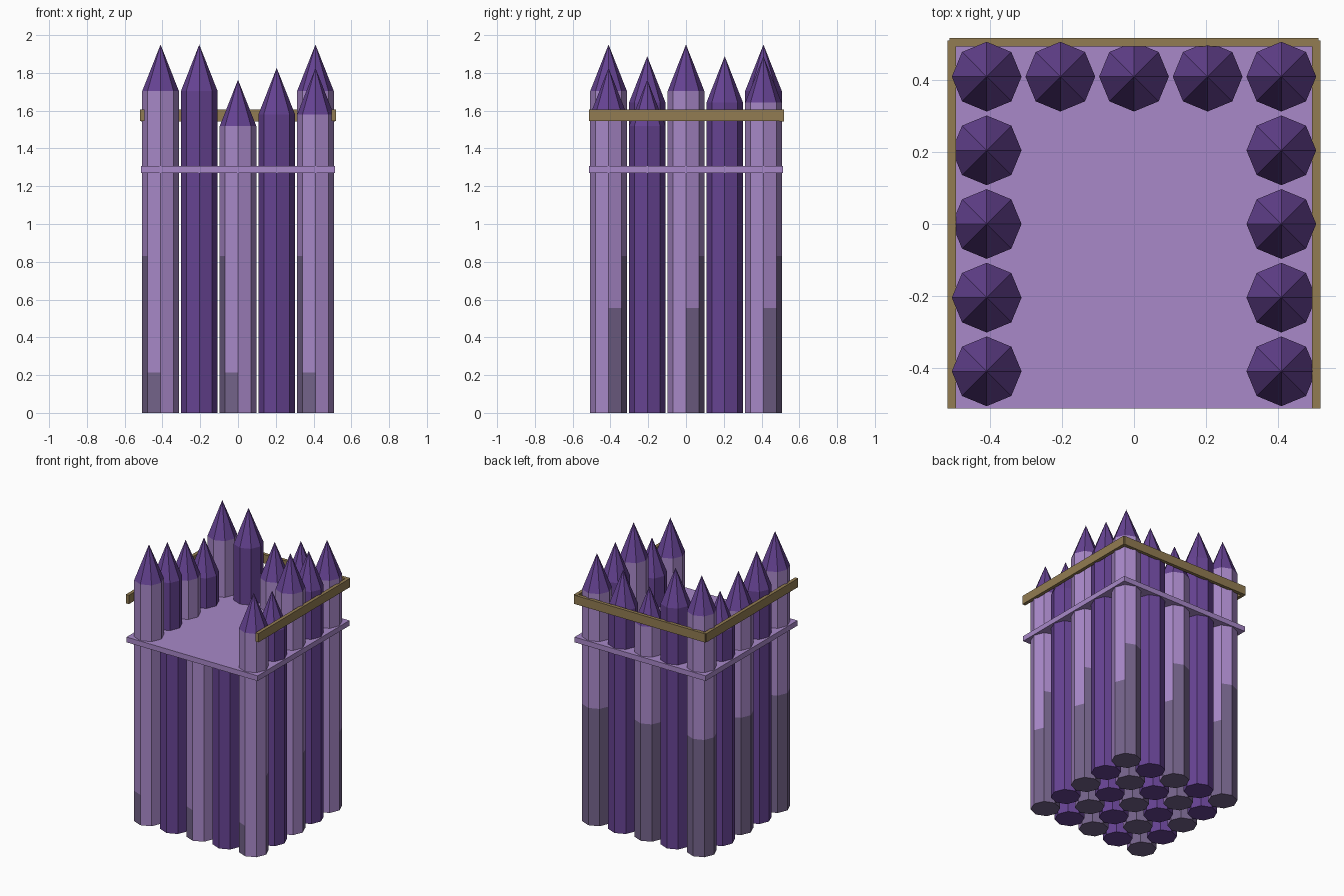
import bpy, bmesh, math

if "Cube" in bpy.data.objects:
    bpy.data.objects.remove(bpy.data.objects["Cube"])

def material(name, rgb):
    m = bpy.data.materials.new(name)
    lin = [((c / 255 + 0.055) / 1.055) ** 2.4 for c in rgb]
    m.diffuse_color = (*lin, 1)
    m.use_nodes = True
    m.node_tree.nodes["Principled BSDF"].inputs["Base Color"].default_value = m.diffuse_color
    return m

LILAC = material("lilac", (168, 136, 200))
PURPLE = material("deep purple", (102, 67, 147))
GREY = material("grey violet", (116, 99, 138))
GOLD = material("dull gold", (146, 124, 82))

R, SIDES, STEP = 0.097, 8, 0.205
DECK_Z = 1.288
# height of the weathered grey foot on each of the eight pillar faces
FOOT = [0.555, 0.83, 0.83, 0.83, 0.83, 0.215, 0, 0]
# height level of each spire: left side, right side (front to back), back row
LEVEL = {}
for j, (l, r) in enumerate(zip([3, 2, 1, 0, 3], [1, 0, 3, 2, 2])):
    LEVEL[0, j], LEVEL[4, j] = l, r
LEVEL.update({(1, 4): 3, (2, 4): 0, (3, 4): 1})

def finish(name, bm, mats, loc=(0, 0, 0)):
    bmesh.ops.recalc_face_normals(bm, faces=bm.faces)
    me = bpy.data.meshes.new(name)
    bm.to_mesh(me)
    bm.free()
    for m in mats:
        me.materials.append(m)
    ob = bpy.data.objects.new(name, me)
    ob.location = loc
    bpy.context.collection.objects.link(ob)

def ring(bm, z):
    a = 2 * math.pi / SIDES
    return [bm.verts.new((R * math.cos(a * k), R * math.sin(a * k), z)) for k in range(SIDES)]

def pillar(i, j):
    x, y = (i - 2) * STEP, (j - 2) * STEP
    light = (i + j) % 2 == 0
    spire = (i, j) in LEVEL
    top = 1.518 + 0.062 * LEVEL[i, j] if spire else DECK_Z
    # shaft, with grey feet on the light pillars
    bm = bmesh.new()
    zs = [0, 0.215, 0.555, 0.83, top] if light else [0, top]
    rings = [ring(bm, z) for z in zs]
    for n in range(len(zs) - 1):
        for k in range(SIDES):
            q = (k + 1) % SIDES
            f = bm.faces.new((rings[n][k], rings[n][q], rings[n + 1][q], rings[n + 1][k]))
            f.material_index = int(light and (zs[n] + zs[n + 1]) / 2 < FOOT[k])
    bm.faces.new(rings[0]).material_index = int(light)
    if not spire:
        bm.faces.new(rings[-1])
    finish(f"pillar_{i}_{j}", bm, [LILAC if light else PURPLE, GREY], (x, y, 0))
    # pointed cap
    if spire:
        bm = bmesh.new()
        base = ring(bm, 0)
        tip = bm.verts.new((0, 0, 0.246))
        bm.faces.new(base)
        for k in range(SIDES):
            bm.faces.new((base[k], base[(k + 1) % SIDES], tip))
        finish(f"spire_{i}_{j}", bm, [PURPLE], (x, y, top))

def box(name, lo, hi, mat):
    bm = bmesh.new()
    bmesh.ops.create_cube(bm, size=1)
    for v in bm.verts:
        v.co = [hi[a] if v.co[a] > 0 else lo[a] for a in range(3)]
    finish(name, bm, [mat])

# five by five bundle of pillars
for i in range(5):
    for j in range(5):
        pillar(i, j)

# deck slab
box("deck", (-0.513, -0.513, 1.269), (0.513, 0.513, 1.306), LILAC)

# gold rails on the sides and back
box("left_rail", (-0.519, -0.513, 1.544), (-0.495, 0.511, 1.606), GOLD)
box("right_rail", (0.495, -0.513, 1.544), (0.519, 0.511, 1.606), GOLD)
box("back_rail", (-0.513, 0.494, 1.543), (0.513, 0.518, 1.605), GOLD)
